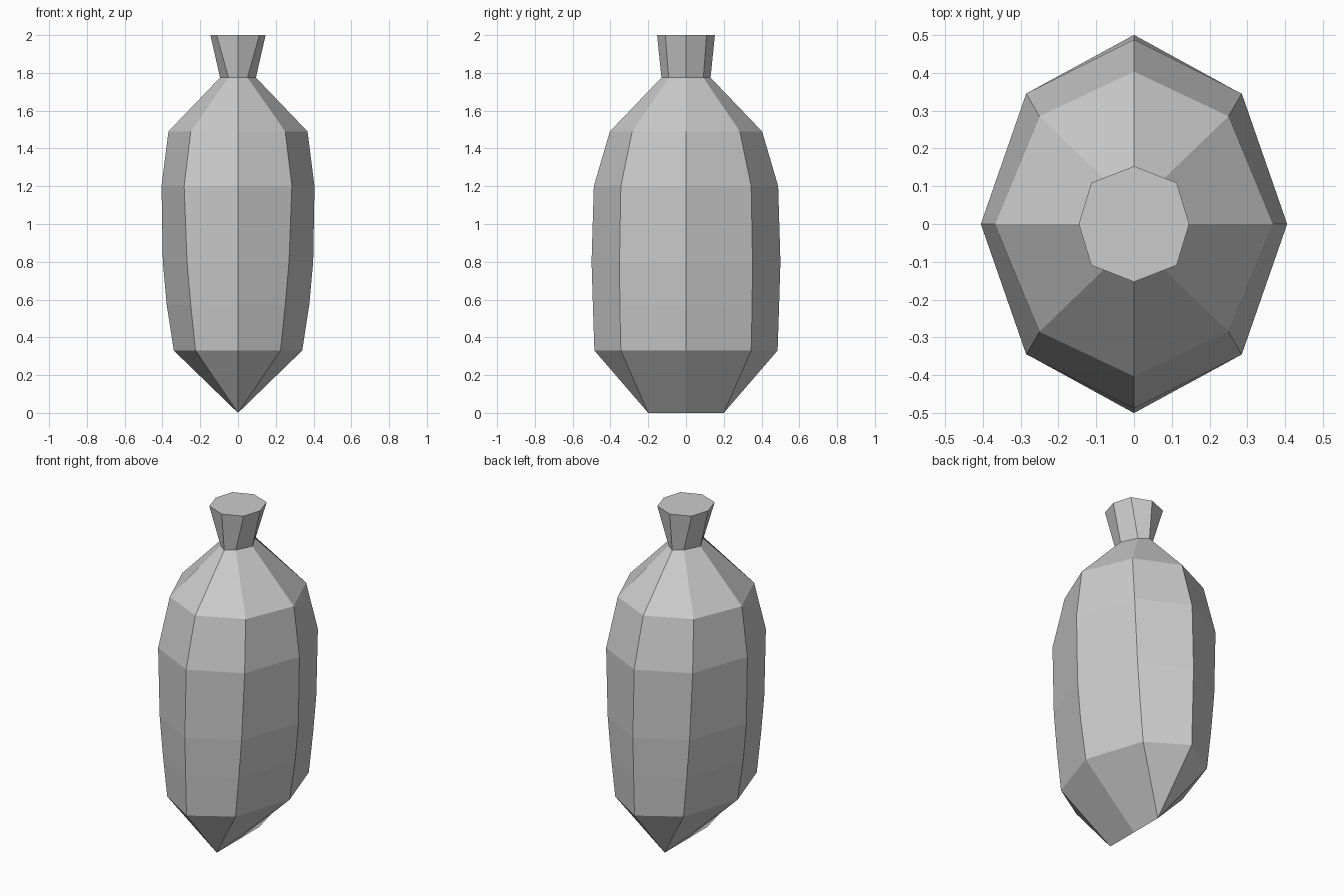
import bpy
import bmesh

cube = bpy.data.objects.get("Cube")
if cube:
    bpy.data.objects.remove(cube, do_unlink=True)

# Single plain grey
grey = bpy.data.materials.new("plain_grey")
grey.use_nodes = True
colour = (0.6, 0.6, 0.6, 1)
grey.diffuse_color = colour
grey.node_tree.nodes["Principled BSDF"].inputs["Base Color"].default_value = colour

# Eight-sided rings: height, side x, end y, corner x, corner y
RINGS = [
    (0.00, 0.00, 0.20, 0.00, 0.20),     # bottom ridge
    (0.33, 0.34, 0.485, 0.225, 0.345),
    (0.57, 0.377, 0.493, 0.25, 0.35),
    (0.80, 0.398, 0.50, 0.27, 0.352),
    (1.20, 0.405, 0.488, 0.285, 0.345),
    (1.49, 0.368, 0.403, 0.25, 0.285),  # shoulder
    (1.775, 0.095, 0.13, 0.05, 0.092),  # pinched neck
    (2.00, 0.146, 0.153, 0.113, 0.109), # flared top
]


def add_ring(bm, z, side, end, cx, cy):
    outline = [(side, 0), (cx, cy), (0, end), (-cx, cy),
               (-side, 0), (-cx, -cy), (0, -end), (cx, -cy)]
    return [bm.verts.new((x, y, z)) for x, y in outline]


# Loft the rings into one faceted sack with a flared neck
bm = bmesh.new()
rings = [add_ring(bm, *ring) for ring in RINGS]
for low, high in zip(rings, rings[1:]):
    for i in range(len(low)):
        j = (i + 1) % len(low)
        bm.faces.new((low[i], low[j], high[j], high[i]))
bm.faces.new(rings[-1])

# Collapse the lowest ring to a straight ridge
bmesh.ops.remove_doubles(bm, verts=bm.verts[:], dist=0.001)
bmesh.ops.recalc_face_normals(bm, faces=bm.faces[:])

mesh = bpy.data.meshes.new("faceted_sack")
bm.to_mesh(mesh)
bm.free()
mesh.materials.append(grey)
sack = bpy.data.objects.new("faceted_sack", mesh)
bpy.context.collection.objects.link(sack)
